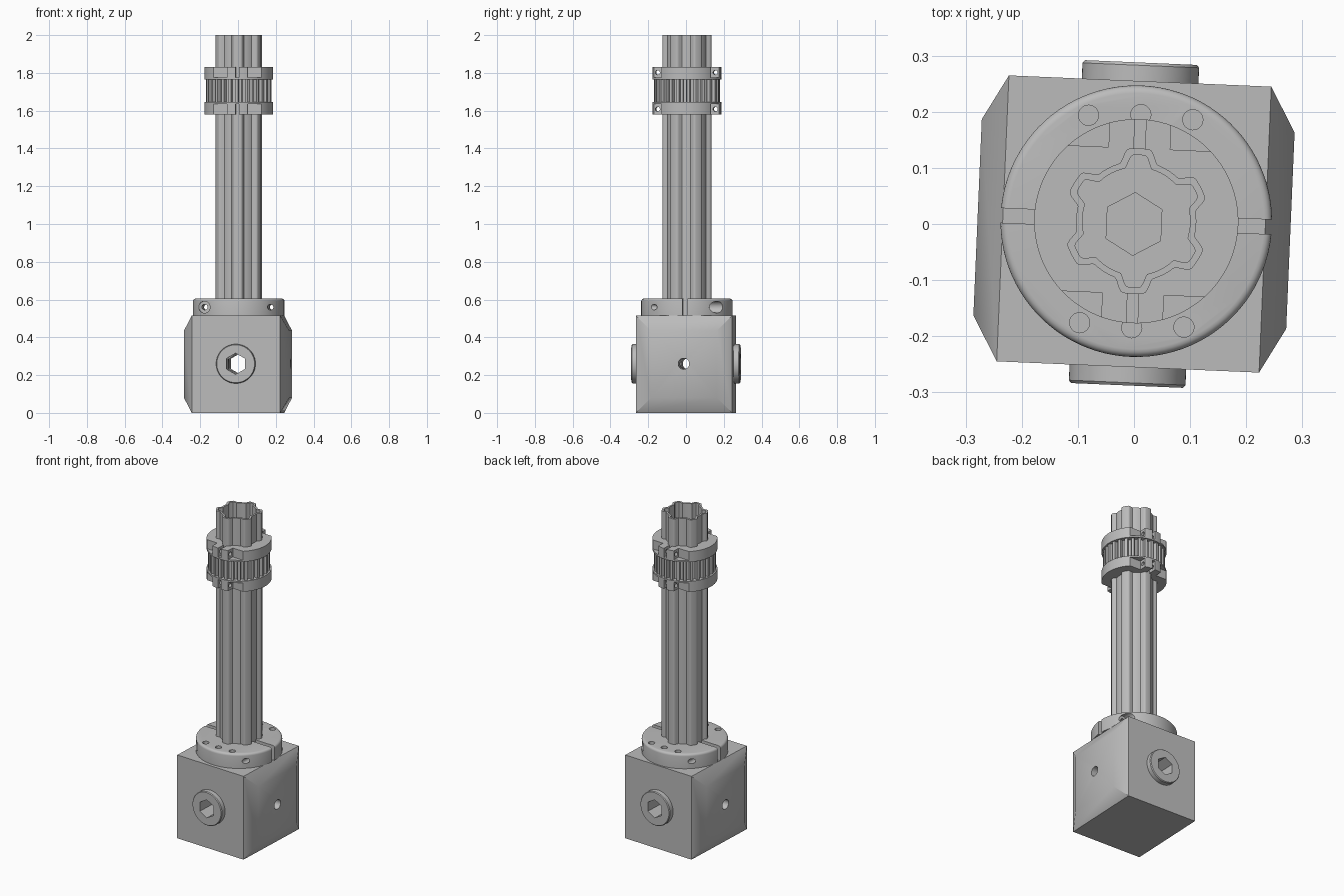
import bpy, bmesh
from math import sin, cos, radians, pi
from mathutils import Matrix

if "Cube" in bpy.data.objects:
    bpy.data.objects.remove(bpy.data.objects["Cube"])

grey = bpy.data.materials.new("machined grey")
grey.use_nodes = True
grey.diffuse_color = (0.5, 0.5, 0.5, 1)
grey.node_tree.nodes["Principled BSDF"].inputs["Base Color"].default_value = (0.5, 0.5, 0.5, 1)

TURN = Matrix.Rotation(radians(-2.45), 4, "Z")
SHAFT = Matrix.Translation((0.004, 0.005, 0)) @ TURN
parts = []


def ring(r, n=64, start=0.0):
    return [(r * cos(start + 2 * pi * i / n), r * sin(start + 2 * pi * i / n)) for i in range(n)]


def rect(x0, x1, y0, y1):
    return [(x0, y0), (x1, y0), (x1, y1), (x0, y1)]


def shift(pts, u, v):
    return [(p + u, q + v) for p, q in pts]


def loft(name, sections, axis="Z"):
    """Closed solid through sections (outline, height) along an axis."""
    place = {"Z": lambda p, q, h: (p, q, h),
             "X": lambda p, q, h: (h, p, q),
             "Y": lambda p, q, h: (p, h, q)}[axis]
    bm = bmesh.new()
    loops = [[bm.verts.new(place(p, q, h)) for p, q in pts] for pts, h in sections]
    for a, b in zip(loops, loops[1:]):
        for i in range(len(a)):
            j = (i + 1) % len(a)
            bm.faces.new((a[i], a[j], b[j], b[i]))
    bm.faces.new(loops[0])
    bm.faces.new(loops[-1])
    bmesh.ops.recalc_face_normals(bm, faces=bm.faces)
    mesh = bpy.data.meshes.new(name)
    bm.to_mesh(mesh)
    bm.free()
    ob = bpy.data.objects.new(name, mesh)
    bpy.context.collection.objects.link(ob)
    mesh.materials.append(grey)
    return ob


def cut(ob, pts, lo, hi, axis="Z"):
    """Subtract a prism from the part, then discard the cutter."""
    tool = loft("cutter", [(pts, lo), (pts, hi)], axis)
    mod = ob.modifiers.new("cut", "BOOLEAN")
    mod.operation = "DIFFERENCE"
    mod.solver = "EXACT"
    mod.object = tool
    bpy.ops.object.select_all(action="DESELECT")
    bpy.context.view_layer.objects.active = ob
    ob.select_set(True)
    bpy.ops.object.modifier_apply(modifier=mod.name)
    bpy.data.objects.remove(tool)


def finish(ob, matrix, angle=30):
    ob.data.transform(matrix)
    bpy.ops.object.select_all(action="DESELECT")
    bpy.context.view_layer.objects.active = ob
    ob.select_set(True)
    bpy.ops.object.shade_smooth_by_angle(angle=radians(angle))
    parts.append(ob)


def lobed(low, high, crest, foot):
    """Six-lobed outline; crest and foot are lobe half angles in degrees."""
    pts = []
    for a in range(0, 360, 2):
        d = abs((a + 0) % 60 - 30)
        t = min(1, max(0, (foot - d) / (foot - crest)))
        r = low + (high - low) * t * t * (3 - 2 * t)
        pts.append((r * cos(radians(a)), r * sin(radians(a))))
    return pts


outer = lobed(0.107, 0.130, 8, 19)
inner = lobed(0.096, 0.118, 5, 15)
hexagon = ring(0.056, 6, pi / 2)
MID = 0.26

# Base block with chamfered left and right sides
small, full = rect(-0.175, 0.175, 0.08, 0.435), rect(-0.255, 0.255, 0, 0.515)
block = loft("base_block", [(small, -0.279), (full, -0.234), (full, 0.234), (small, 0.279)], "X")
cut(block, shift(hexagon, 0, MID), -0.4, 0.4, "Y")
cut(block, shift(ring(0.029, 32), 0, MID), -0.4, 0.4, "X")
cut(block, hexagon, 0.42, 0.6)
finish(block, TURN, 35)

# Round bosses around the hexagonal cross hole
for side, label in ((-1, "front"), (1, "back")):
    rim, face = shift(ring(0.104), 0, MID), shift(ring(0.1), 0, MID)
    boss = loft(label + "_boss", [(rim, side * 0.25), (rim, side * 0.283), (face, side * 0.288)], "Y")
    cut(boss, shift(hexagon, 0, MID), -0.4, 0.4, "Y")
    finish(boss, TURN)

# Lobed hollow tube
tube = loft("lobed_tube", [(outer, 0.515), (outer, 2.0)])
cut(tube, inner, 0.4, 2.1)
finish(tube, SHAFT)

# Split clamp flange with rounded upper rim
R, TOP, F = 0.242, 0.605, 0.014
sections = [(ring(R, 96), 0.515)]
for k in range(5):
    a = k * pi / 8
    sections.append((ring(R - F + F * cos(a), 96), TOP - F + F * sin(a)))
flange = loft("clamp_flange", sections)
cut(flange, outer, 0.4, 0.7)
for s in (-1, 1):
    cut(flange, rect(*sorted((s * 0.1, s * 0.3)), -0.013, 0.013), 0.4, 0.7)
    for x, y in ((-0.093, 0.185), (0, 0.19), (0.093, 0.185)):
        cut(flange, shift(ring(0.018, 24), x, s * y), 0.535, 0.7)
    # Clamp screw bore with a wider seat on one end
    cut(flange, shift(ring(0.015, 24), s * 0.175, 0.56), -0.3, 0.3, "Y")
    cut(flange, shift(ring(0.031, 32), s * 0.175, 0.56), s * 0.125, s * 0.3, "Y")
finish(flange, SHAFT)

# Toothed pulley band
CENTRE, TEETH = 1.705, 28
gear = []
for i in range(TEETH):
    for frac, r in ((-0.3, 0.174), (0.1, 0.174), (0.2, 0.153), (0.6, 0.153)):
        a = 2 * pi * (i + frac) / TEETH
        gear.append((r * cos(a), r * sin(a)))
band = loft("pulley_teeth", [(gear, CENTRE - 0.062), (gear, CENTRE + 0.062)])
cut(band, outer, 1.5, 1.9)
finish(band, SHAFT)

# Split collars above and below the teeth, with screw pockets
for s, label in ((1, "upper"), (-1, "lower")):
    disc = ring(0.182, 96)
    collar = loft(label + "_collar", [(disc, CENTRE + s * 0.06), (disc, CENTRE + s * 0.125)])
    cut(collar, outer, 1.5, 1.9)
    z0, z1 = CENTRE + s * 0.07, CENTRE + s * 0.2
    for v in (-1, 1):
        cut(collar, rect(-0.01, 0.01, *sorted((v * 0.1, v * 0.25))), z0, z1)
        for u in (-1, 1):
            pocket = rect(*sorted((u * 0.055, u * 0.25)), *sorted((v * 0.13, v * 0.25)))
            cut(collar, pocket, z0, z1)
        cut(collar, shift(ring(0.012, 20), v * 0.153, CENTRE + s * 0.097), -0.1, 0.1, "X")
    finish(collar, SHAFT)
